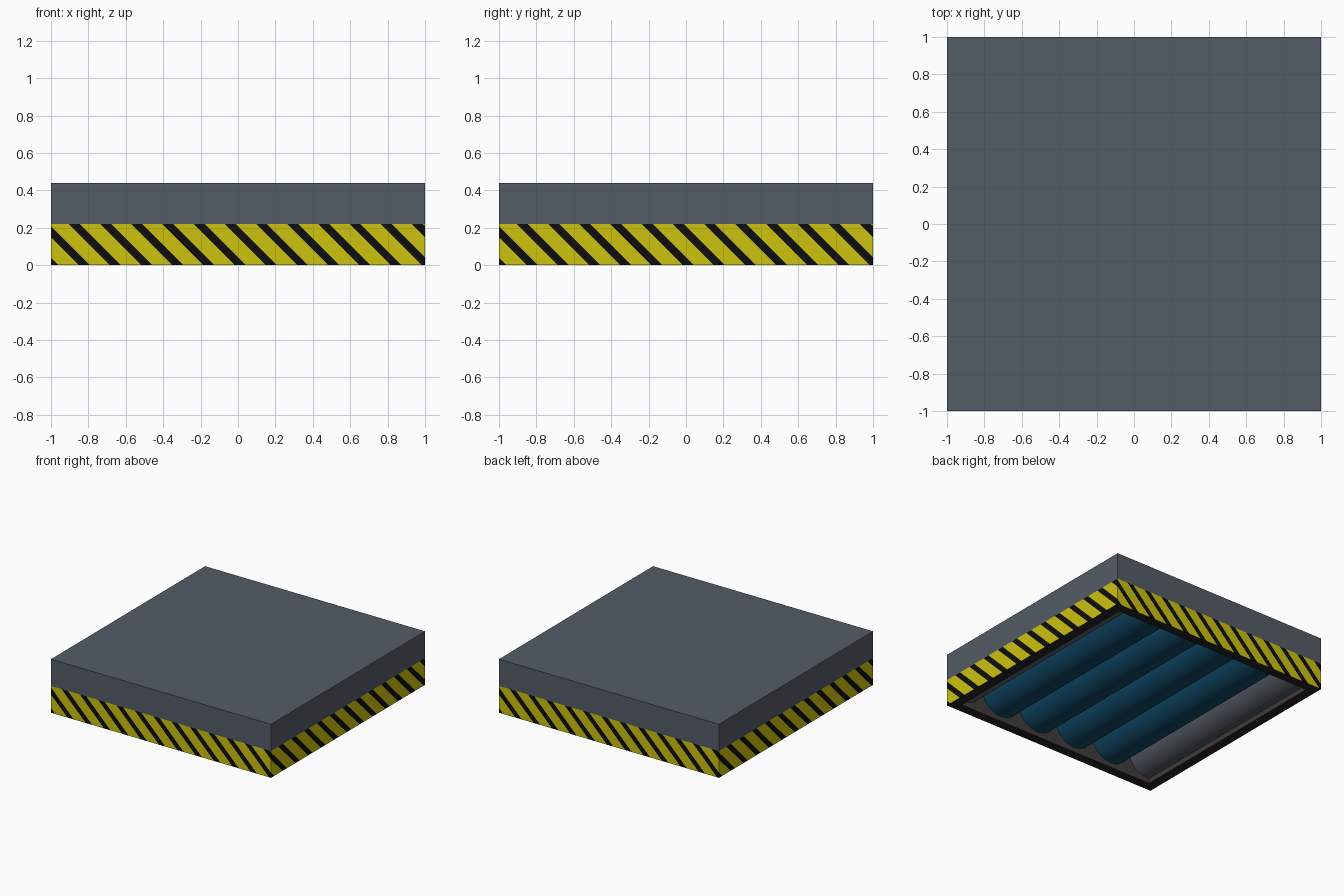
import bpy, bmesh, math
from mathutils import Vector, Matrix

if "Cube" in bpy.data.objects:
    bpy.data.objects.remove(bpy.data.objects["Cube"])

H, BAND, WALL = 0.44, 0.22, 0.08
PERIOD, WIDTH, PHASE = 1 / 6, 0.058, 0.012


def mat(name, rgb):
    m = bpy.data.materials.new(name)
    m.diffuse_color = (*rgb, 1)
    m.use_nodes = True
    m.node_tree.nodes["Principled BSDF"].inputs["Base Color"].default_value = m.diffuse_color
    return m


GREY = mat("slate grey", (0.09, 0.107, 0.133))
YELLOW = mat("warning yellow", (0.61, 0.54, 0.005))
BLACK = mat("stripe black", (0.004, 0.004, 0.004))
RIM = mat("rim charcoal", (0.018, 0.017, 0.017))
INNER = mat("inner dark grey", (0.05, 0.047, 0.045))
BLUE = mat("roller blue", (0.005, 0.065, 0.13))


def finish(name, bm, mats):
    me = bpy.data.meshes.new(name)
    bm.to_mesh(me)
    bm.free()
    for m in mats:
        me.materials.append(m)
    ob = bpy.data.objects.new(name, me)
    bpy.context.collection.objects.link(ob)
    return ob


# upper deck: solid slab, its underside is the ceiling of the recess
bm = bmesh.new()
bmesh.ops.create_cube(bm, size=1, matrix=Matrix.Translation((0, 0, (H + BAND) / 2))
                      @ Matrix.Diagonal((2, 2, H - BAND, 1)))
bm.normal_update()
for f in bm.faces:
    f.material_index = 1 if f.normal.z < -0.5 else 0
finish("upper_deck", bm, [GREY, INNER])


def quad(bm, pts):
    return bm.faces.new([bm.verts.new(p) for p in pts])


# striped hazard band: one side cut by slanted planes, repeated four times
for i, side in enumerate(("front", "right", "back", "left")):
    turn = Matrix.Rotation(i * math.pi / 2, 4, 'Z')
    bm = bmesh.new()
    quad(bm, [(-1, -1, 0), (1, -1, 0), (1, -1, BAND), (-1, -1, BAND)])
    for k in range(-7, 9):
        for s in (-1, 1):
            c = PHASE + k * PERIOD + s * WIDTH / 2
            bmesh.ops.bisect_plane(bm, geom=bm.verts[:] + bm.edges[:] + bm.faces[:],
                                   plane_co=Vector((c, -1, 0)),
                                   plane_no=Vector((1, 0, 1)).normalized())
    for f in bm.faces:
        p = f.calc_center_median()
        d = (p.x + p.z - PHASE + PERIOD / 2) % PERIOD - PERIOD / 2
        f.material_index = 1 if abs(d) < WIDTH / 2 else 0
    bm.transform(turn)
    finish(side + "_hazard_band", bm, [YELLOW, BLACK])

# bottom rim and inner walls
bm = bmesh.new()
w = 1 - WALL
for i in range(4):
    turn = Matrix.Rotation(i * math.pi / 2, 4, 'Z')
    rim = [(-1, -1, 0), (-w, -w, 0), (w, -w, 0), (1, -1, 0)]
    wall = [(-w, -w, 0), (-w, -w, BAND), (w, -w, BAND), (w, -w, 0)]
    quad(bm, [turn @ Vector(p) for p in rim]).material_index = 0
    quad(bm, [turn @ Vector(p) for p in wall]).material_index = 1
bmesh.ops.remove_doubles(bm, verts=bm.verts[:], dist=1e-4)
finish("bottom_frame", bm, [RIM, INNER])

# rollers lying front to back in the recess, grey at both ends
for i in range(6):
    x = -0.9 + 0.36 * i
    end = i in (0, 5)
    r = 0.18
    bm = bmesh.new()
    bmesh.ops.create_cone(bm, cap_ends=True, segments=32, radius1=r, radius2=r, depth=2 * w + 0.02,
                          matrix=Matrix.Translation((x, 0, BAND)) @ Matrix.Rotation(math.pi / 2, 4, 'X'))
    if end:  # trim the outer rollers where they meet the side wall
        s = -1 if i == 0 else 1
        bmesh.ops.bisect_plane(bm, geom=bm.verts[:] + bm.edges[:] + bm.faces[:],
                               plane_co=(s * (w + 0.01), 0, 0), plane_no=(s, 0, 0), clear_outer=True)
    for f in bm.faces:
        f.smooth = len(f.verts) == 4
    ob = finish("grey_roller" if end else "blue_roller", bm, [GREY if end else BLUE])
